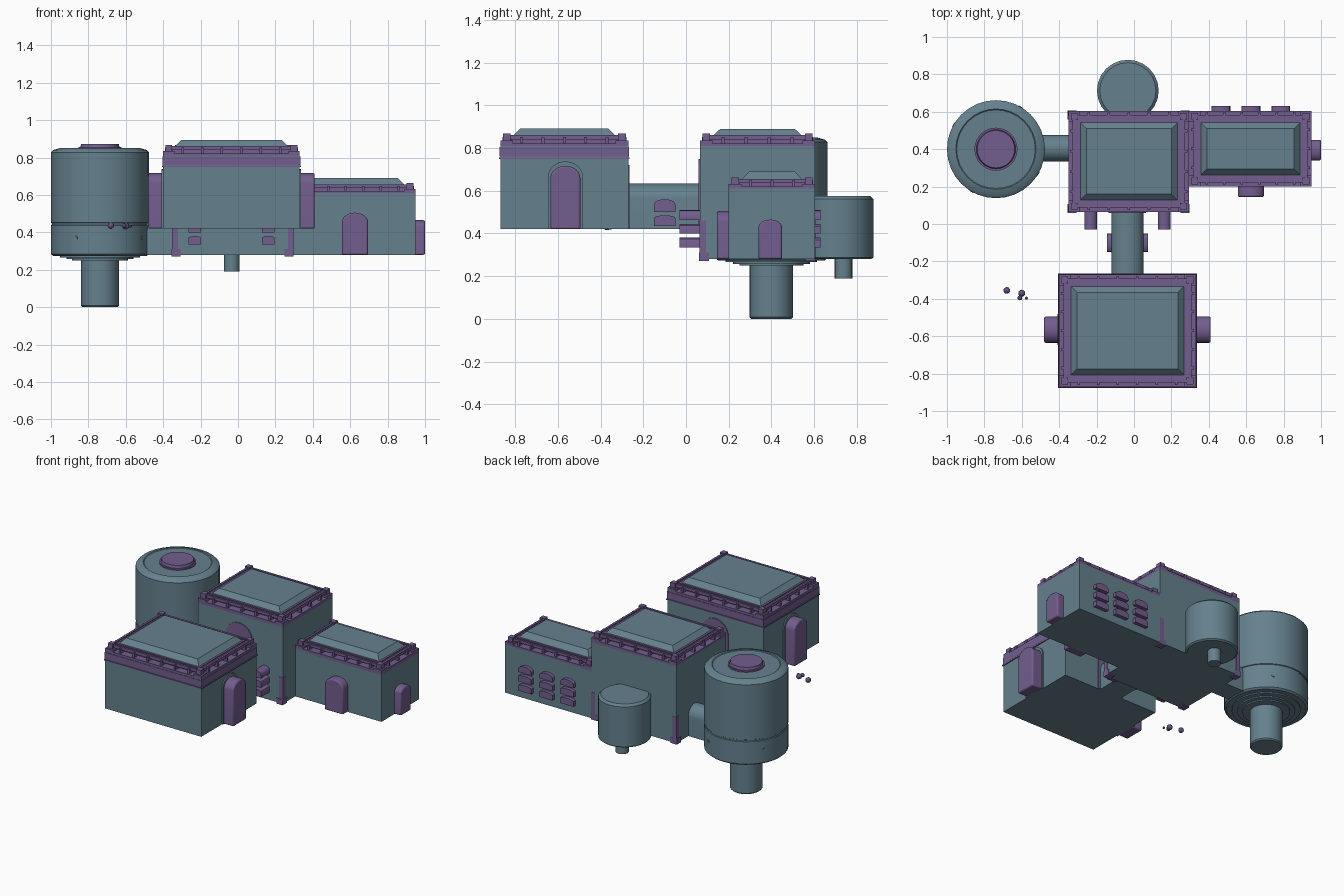
import bpy, bmesh, math
from mathutils import Vector, Matrix

if "Cube" in bpy.data.objects:
    bpy.data.objects.remove(bpy.data.objects["Cube"])


def material(name, col):
    m = bpy.data.materials.new(name)
    m.diffuse_color = (*col, 1)
    m.use_nodes = True
    m.node_tree.nodes["Principled BSDF"].inputs["Base Color"].default_value = m.diffuse_color
    return m


STONE = material("stone", (0.13, 0.22, 0.27))
TRIM = material("trim", (0.17, 0.11, 0.27))


def finish(name, bm, mat, smooth=False, bevel=0):
    bmesh.ops.recalc_face_normals(bm, faces=bm.faces[:])
    me = bpy.data.meshes.new(name)
    bm.to_mesh(me)
    bm.free()
    ob = bpy.data.objects.new(name, me)
    bpy.context.collection.objects.link(ob)
    me.materials.append(mat)
    if bevel:
        mod = ob.modifiers.new("bevel", 'BEVEL')
        mod.width, mod.segments = bevel, 2
        mod.limit_method = 'ANGLE'
        mod.angle_limit = math.radians(50)
    if smooth:
        bpy.context.view_layer.objects.active = ob
        ob.select_set(True)
        bpy.ops.object.shade_smooth_by_angle(angle=math.radians(30))
        ob.select_set(False)
    return ob


def add_box(bm, x, y, z, inset=0):
    """Box between ranges; inset shrinks the top to a frustum."""
    vs = []
    for zz, k in ((z[0], 0), (z[1], inset)):
        vs += [bm.verts.new(p) for p in ((x[0] + k, y[0] + k, zz), (x[1] - k, y[0] + k, zz),
                                         (x[1] - k, y[1] - k, zz), (x[0] + k, y[1] - k, zz))]
    for f in ((3, 2, 1, 0), (4, 5, 6, 7), (0, 1, 5, 4), (1, 2, 6, 5), (2, 3, 7, 6), (3, 0, 4, 7)):
        bm.faces.new([vs[i] for i in f])


def box(name, x, y, z, mat, inset=0, bevel=0):
    bm = bmesh.new()
    add_box(bm, x, y, z, inset)
    return finish(name, bm, mat, bevel=bevel)


def lathe(name, profile, cx, cy, mat, seg=32):
    bm = bmesh.new()
    vs = [bm.verts.new((cx + r, cy, z)) for r, z in profile]
    es = [bm.edges.new(p) for p in zip(vs, vs[1:])]
    bmesh.ops.spin(bm, geom=vs + es, cent=(cx, cy, 0), axis=(0, 0, 1),
                   angle=2 * math.pi, steps=seg, use_duplicate=False)
    bmesh.ops.remove_doubles(bm, verts=bm.verts[:], dist=1e-5)
    return finish(name, bm, mat, smooth=True)


def arch(name, base, out, width, height, rise, depth, mat, bevel=0, n=12):
    """Arched slab: base is the bottom centre on the wall, out the unit outward direction."""
    bm = bmesh.new()
    base, out = Vector(base), Vector(out)
    side = out.cross(Vector((0, 0, 1)))
    prof = [(-width / 2, 0), (width / 2, 0)]
    prof += [(width / 2 * math.cos(math.pi * i / n), height - rise + rise * math.sin(math.pi * i / n))
             for i in range(n + 1)]
    rings = [[bm.verts.new(base + side * u + Vector((0, 0, v)) + out * d) for u, v in prof]
             for d in (-0.01, depth)]
    for r in rings:
        bm.faces.new(r)
    for i in range(len(prof)):
        j = (i + 1) % len(prof)
        bm.faces.new((rings[0][i], rings[0][j], rings[1][j], rings[1][i]))
    return finish(name, bm, mat, smooth=True, bevel=bevel)


def parapet(name, x, y, z0, z1):
    """Inner wall, ledge, rails, dividers and corner posts around a roof."""
    bm = bmesh.new()
    h = z1 - z0
    add_box(bm, (x[0] + .05, x[1] - .05), (y[0] + .05, y[1] - .05), (z0 - .01, z1 - .004))
    add_box(bm, (x[0], x[1]), (y[0], y[1]), (z0 - .01, z0 + .012))
    for a, b, t in ((.022, .036, .004), (.036, .05, .01)):
        zr = (z0 + h * .55, z1 - t)
        for s in (0, 1):
            xs = (x[0] + a, x[0] + b) if s == 0 else (x[1] - b, x[1] - a)
            ys = (y[0] + a, y[0] + b) if s == 0 else (y[1] - b, y[1] - a)
            add_box(bm, xs, (y[0] + a, y[1] - a), zr)
            add_box(bm, (x[0] + a, x[1] - a), ys, zr)
    for r, other, along_x in ((x, y, True), (y, x, False)):
        n = max(3, round((r[1] - r[0]) / .1))
        for i in range(1, n):
            c = r[0] + (r[1] - r[0]) * i / n
            for q in ((other[0] + .01, other[0] + .055), (other[1] - .055, other[1] - .01)):
                u = (c - .007, c + .007)
                add_box(bm, u if along_x else q, q if along_x else u, (z0, z1 - .012))
    for px in (x[0] + .03, x[1] - .03):
        for py in (y[0] + .03, y[1] - .03):
            add_box(bm, (px - .03, px + .03), (py - .03, py + .03), (z0, z0 + h * .45))
            add_box(bm, (px - .018, px + .018), (py - .018, py + .018), (z0 + h * .4, z1 + .003))
    return finish(name, bm, TRIM)


def building(name, x, y, z, top, roof_top, roof_in=.055):
    box(name + "_walls", x, y, z, STONE)
    parapet(name + "_parapet", x, y, z[1], top)
    box(name + "_roof", (x[0] + roof_in, x[1] - roof_in), (y[0] + roof_in, y[1] - roof_in),
        (top - .012, roof_top), STONE, inset=.04)


def slats(name, cx, y, z, out, width, depth):
    """Louvred window: stacked slats, the top one rounded."""
    for i in range(3):
        arch(f"{name}_slat_{i}", (cx, y, z + i * .064), out, width, .046,
             .025 if i == 2 else .012, depth, TRIM, n=8)


# Three flat-roofed buildings
building("front_building", (-.40, .33), (-.87, -.27), (.42, .81), .865, .893)
building("central_building", (-.35, .295), (.065, .605), (.28, .81), .865, .89)
building("right_building", (.295, .95), (.2, .605), (.28, .61), .66, .69)

# Purple band around the front building
box("front_cornice", (-.403, .333), (-.873, -.267), (.76, .806), TRIM)
box("front_cornice_moulding", (-.406, .336), (-.876, -.264), (.75, .757), TRIM)

# Side doors of the front building
for s, wx in ((-1, -.40), (1, .33)):
    arch("front_building_door", (wx, -.565, .42), (s, 0, 0), .14, .297, .055, .08, TRIM, bevel=.008)
    arch("front_building_door_frame", (wx, -.565, .42), (s, 0, 0), .165, .318, .075, .008, STONE)

# Doors of the right building
arch("right_building_front_door", (.625, .2, .28), (0, -1, 0), .14, .225, .05, .055, TRIM, bevel=.008)
arch("right_building_side_door", (.95, .395, .28), (1, 0, 0), .11, .185, .035, .05, TRIM, bevel=.008)

# Louvred windows
for i, cx in enumerate((.465, .625, .785)):
    slats(f"back_window_{i}", cx, .605, .335, (0, 1, 0), .1, .025)
for i, cx in enumerate((-.232, .162)):
    slats(f"central_window_{i}", cx, .065, .335, (0, -1, 0), .066, .095)
for s, wx in ((-1, -.12), (1, .05)):
    for i in range(2):
        arch("bridge_window_slat", (wx, -.1, .435 + .065 * i), (s, 0, 0), .1, .05 + .01 * i,
             .012 + .01 * i, .024, TRIM, n=8)

# Tapered corner buttresses of the central building
for px in (-.352, .297):
    for py in (.063, .607):
        sx, sy = (1 if px < 0 else -1), (1 if py < .3 else -1)
        xs, ys = sorted((px, px + sx * .045)), sorted((py, py + sy * .045))
        box("corner_buttress_foot", (xs[0] - .003, xs[1]), (ys[0] - .003, ys[1]), (.272, .31), TRIM)
        xs, ys = sorted((px, px + sx * .03)), sorted((py, py + sy * .03))
        box("corner_buttress", xs, ys, (.31, .46), TRIM)

# Arched passages between the buildings and thin arched surrounds on the walls
arch("front_bridge", (-.035, -.28, .42), (0, 1, 0), .17, .215, .07, .36, STONE, n=16)
arch("central_archway", (-.035, .065, .42), (0, -1, 0), .2, .33, .1, .006, TRIM)
arch("front_archway", (-.035, -.27, .42), (0, 1, 0), .2, .3, .1, .006, TRIM)
arch("tower_passage", (-.53, .405, .28), (1, 0, 0), .14, .2, .07, .2, STONE, n=16)

# Large round tower with a groove, stepped underside and foot
lathe("round_tower", [(0, .25), (.15, .25), (.15, .258), (.18, .258), (.18, .266), (.215, .266),
                      (.215, .274), (.25, .274), (.262, .284), (.262, .437), (.257, .440),
                      (.257, .449), (.262, .452), (.262, .828), (.25, .84), (.215, .85),
                      (.21, .846), (0, .846)], -.738, .4, STONE)
lathe("tower_cap", [(0, .84), (.115, .84), (.115, .855), (.105, .855), (.1, .873), (0, .873)],
      -.738, .4, TRIM)
lathe("tower_foot", [(0, 0), (.095, 0), (.102, .008), (.102, .26), (0, .26)], -.738, .4, STONE)

# Small round ports on the tower
for a in (60, 150, 240, 330):
    bm = bmesh.new()
    d = Vector((math.cos(math.radians(a)), math.sin(math.radians(a)), 0))
    bmesh.ops.create_cone(bm, cap_ends=True, segments=12, radius1=.012, radius2=.012, depth=.008,
                          matrix=Matrix.Translation(Vector((-.738, .4, .37)) + d * .26)
                          @ d.to_track_quat('Z', 'Y').to_matrix().to_4x4())
    finish("tower_port", bm, STONE)

# Rear tank with its drain pipe
lathe("rear_tank", [(0, .28), (.155, .28), (.165, .288), (.165, .562), (.15, .576), (0, .576)],
      -.033, .713, STONE, seg=24)
lathe("rear_tank_pipe", [(0, .19), (.042, .19), (.042, .285), (0, .285)], -.033, .738, STONE, seg=16)

# Floating pebbles
for x, y, z, r in ((-.68, -.355, .436, .018), (-.6, -.37, .434, .019),
                   (-.61, -.395, .436, .013), (-.575, -.396, .432, .008)):
    bm = bmesh.new()
    bmesh.ops.create_icosphere(bm, subdivisions=2, radius=r, matrix=Matrix.Translation((x, y, z)))
    finish("pebble", bm, TRIM)
